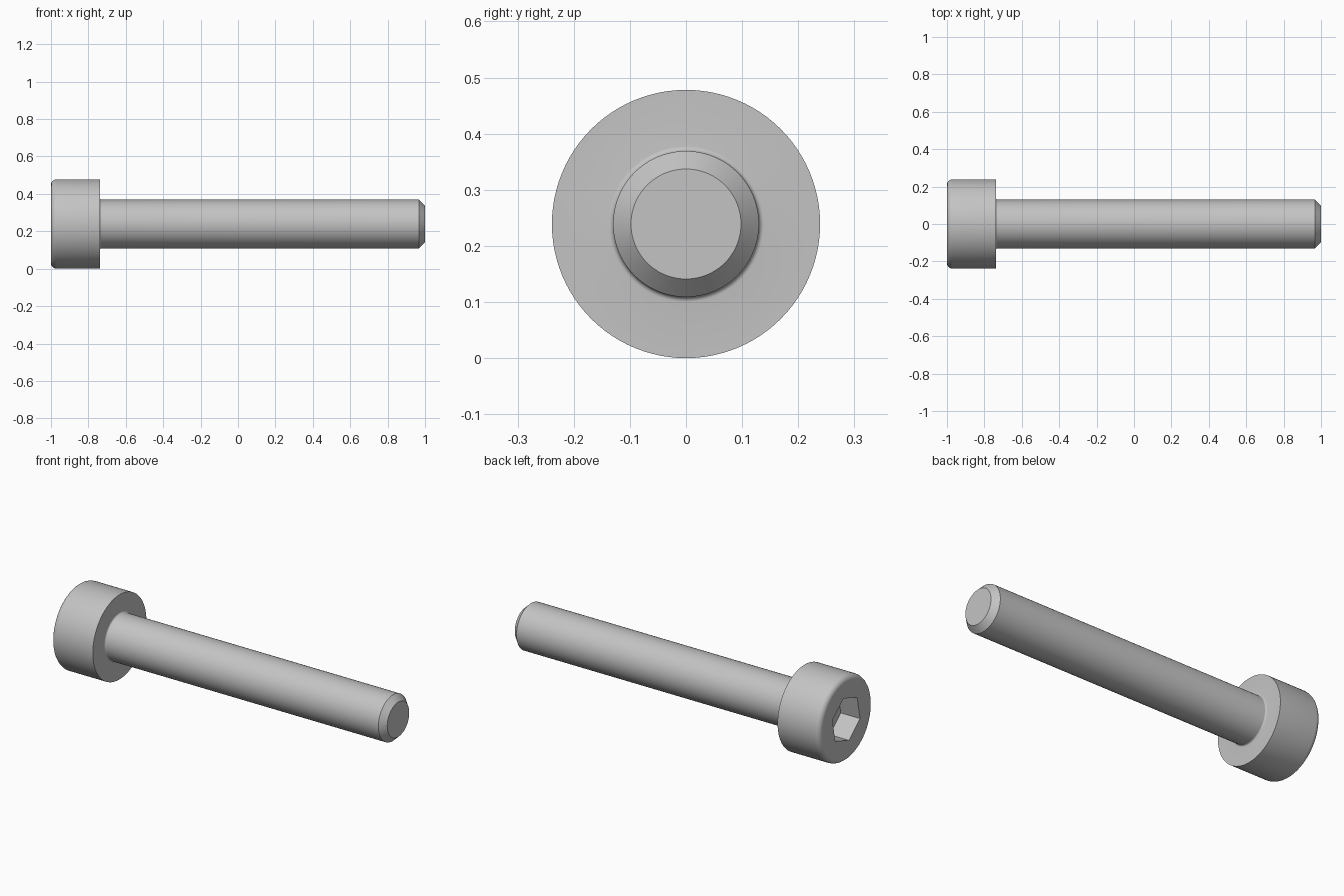
import bpy
import bmesh
from math import cos, sin, pi, radians

cube = bpy.data.objects.get("Cube")
if cube:
    bpy.data.objects.remove(cube, do_unlink=True)

SEGMENTS = 96
TURN = radians(19)          # rotation of the hexagon socket
HEAD_R, SHANK_R = 0.239, 0.13
HEAD_X = -0.739             # underside of the head
SOCKET_R, SOCKET_DEPTH = 0.13, 0.12

steel = bpy.data.materials.new("steel grey")
steel.use_nodes = True
colour = (0.55, 0.55, 0.55, 1)
steel.diffuse_color = colour
steel.node_tree.nodes["Principled BSDF"].inputs["Base Color"].default_value = colour


def arc(cx, cr, radius, start, end, steps=6):
    """Rounded corner as (x, radius) stations."""
    angles = [radians(start + (end - start) * i / steps) for i in range(steps + 1)]
    return [(cx + radius * cos(a), cr + radius * sin(a)) for a in angles]


def hexagon_radius(circumradius, angle):
    return circumradius * cos(pi / 6) / cos(angle % (pi / 3) - pi / 6)


def add_ring(bm, x, radius, hexagonal=False):
    ring = []
    for i in range(SEGMENTS):
        a = 2 * pi * i / SEGMENTS
        r = hexagon_radius(radius, a) if hexagonal else radius
        ring.append(bm.verts.new((x, r * cos(a + TURN), HEAD_R + r * sin(a + TURN))))
    return ring


# Profile from the socket floor, over the head and along the shank to the tip
edge, fillet = 0.03, 0.009
profile = arc(-1 + edge, HEAD_R - edge, edge, 180, 90)
profile.append((HEAD_X, HEAD_R))
profile += arc(HEAD_X + fillet, SHANK_R + fillet, fillet, 180, 270)
profile += [(0.967, SHANK_R), (1, 0.098)]

bm = bmesh.new()
rings = [add_ring(bm, x, SOCKET_R, True) for x in (-1 + SOCKET_DEPTH, -1)]
rings += [add_ring(bm, x, r) for x, r in profile]
for a, b in zip(rings, rings[1:]):
    for i in range(SEGMENTS):
        j = (i + 1) % SEGMENTS
        bm.faces.new((a[i], a[j], b[j], b[i]))

# Socket floor and shank tip
bm.faces.new(rings[0])
bm.faces.new(rings[-1])
bmesh.ops.recalc_face_normals(bm, faces=bm.faces)

mesh = bpy.data.meshes.new("socket_head_screw")
bm.to_mesh(mesh)
bm.free()
mesh.materials.append(steel)
screw = bpy.data.objects.new("socket_head_screw", mesh)
bpy.context.collection.objects.link(screw)

# Smooth round sides, crisp rims
bpy.ops.object.select_all(action='DESELECT')
screw.select_set(True)
bpy.context.view_layer.objects.active = screw
bpy.ops.object.shade_smooth_by_angle(angle=radians(30))
